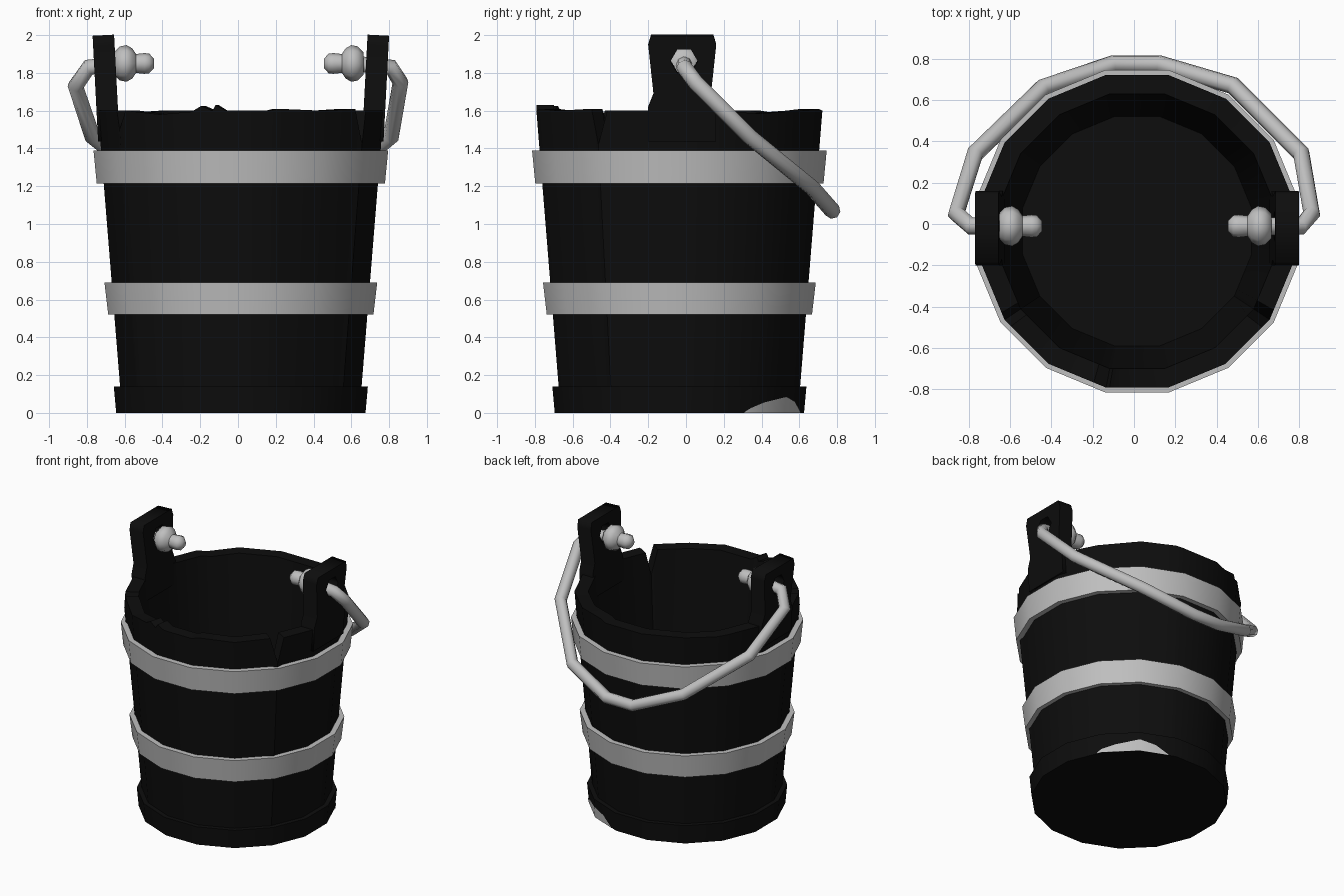
import bpy, bmesh
from math import radians, degrees, cos, sin
from mathutils import Matrix, Vector

cube = bpy.data.objects.get("Cube")
if cube:
    bpy.data.objects.remove(cube)

SIDES = 16
STEP = 360 / SIDES
CENTRE = Vector((0.015, -0.035, 0))
CORNERS = [(i + 0.5) * STEP - 180 for i in range(SIDES)]


def material(name, value):
    m = bpy.data.materials.new(name)
    m.use_nodes = True
    colour = (value, value, value, 1)
    m.diffuse_color = colour
    bsdf = m.node_tree.nodes["Principled BSDF"]
    bsdf.inputs["Base Color"].default_value = colour
    bsdf.inputs["Roughness"].default_value = 0.8
    return m


WOOD = material("dark wood", 0.004)
METAL = material("pale grey metal", 0.52)


def finish(obj, mat, angle=35):
    obj.data.materials.clear()
    obj.data.materials.append(mat)
    bpy.ops.object.select_all(action='DESELECT')
    obj.select_set(True)
    bpy.context.view_layer.objects.active = obj
    if obj.type == 'CURVE':
        bpy.ops.object.convert(target='MESH')
        obj = bpy.context.object
    if angle:
        bpy.ops.object.shade_smooth_by_angle(angle=radians(angle))
    return obj


def link(name, data):
    obj = bpy.data.objects.new(name, data)
    bpy.context.collection.objects.link(obj)
    return obj


def polygon_point(angle, apothem, z):
    """Point on the flat-sided outline of the bucket."""
    off = (angle + STEP / 2) % STEP - STEP / 2
    r = apothem / cos(radians(off))
    a = radians(angle)
    return CENTRE + Vector((r * cos(a), r * sin(a), z))


def from_rings(name, rings, mat, closed=False, angle=35):
    """Skin a list of equal rings, closed into a loop or capped at both ends."""
    bm = bmesh.new()
    loops = [[bm.verts.new(p) for p in ring] for ring in rings]
    pairs = list(zip(loops, loops[1:]))
    if closed:
        pairs.append((loops[-1], loops[0]))
    else:
        bm.faces.new(loops[0])
        bm.faces.new(loops[-1])
    n = len(loops[0])
    for a, b in pairs:
        for i in range(n):
            j = (i + 1) % n
            bm.faces.new((a[i], a[j], b[j], b[i]))
    bmesh.ops.recalc_face_normals(bm, faces=bm.faces)
    me = bpy.data.meshes.new(name)
    bm.to_mesh(me)
    bm.free()
    return finish(link(name, me), mat, angle)


# Stave wall with a chipped rim and two split seams
rim = {a: 1.6 for a in CORNERS}
rim.update({-30: 1.6, -33.75: 1.42, -37.5: 1.61,
            -143: 1.6, -146.25: 1.5, -149: 1.6,
            -123.75: 1.58, -110: 1.595, -106: 1.625, -100: 1.63, -96: 1.6,
            -75: 1.61, 33.75: 1.585, 75: 1.61, 140: 1.59})
angles = sorted(rim)
from_rings("stave_wall", [
    [polygon_point(a, 0.628, 0) for a in angles],
    [polygon_point(a, 0.757, rim[a]) for a in angles],
    [polygon_point(a, 0.665, rim[a]) for a in angles],
    [polygon_point(a, 0.555, 0.12) for a in angles]], WOOD)


# Hoops
def hoop(name, low, high, z0, z1, depth, mat):
    profile = [(low, z0), (high, z1), (high - depth, z1), (low - depth, z0)]
    from_rings(name, [[polygon_point(a, r, z) for a in CORNERS]
                      for r, z in profile], mat, closed=True)


hoop("base_hoop", 0.66, 0.6725, 0, 0.14, 0.05, WOOD)
hoop("lower_hoop", 0.702, 0.722, 0.52, 0.69, 0.05, METAL)
hoop("upper_hoop", 0.763, 0.78, 1.215, 1.39, 0.05, METAL)

# Worn pale patch on the base hoop
patch = {31: 0.005, 33.75: 0.025, 42: 0.055, 56.25: 0.085, 66: 0.06, 74: 0.003}
bm = bmesh.new()
cols = [[bm.verts.new(polygon_point(a, 0.664 + z * 0.09, z)) for z in (0, h)]
        for a, h in patch.items()]
for a, b in zip(cols, cols[1:]):
    bm.faces.new((a[0], b[0], b[1], a[1]))
mesh = bpy.data.meshes.new("base_patch")
bm.to_mesh(mesh)
bm.free()
finish(link("base_patch", mesh), METAL)

# Upright ears with a hole, and the knobs inside them
half = [(0.18, -0.16), (0.18, 0.02), (0.152, 0.09), (0.18, 0.35), (0.165, 0.4)]
outline = half + [(-y, z) for y, z in reversed(half)]
hole = [(0.01 + 0.072 * sin(radians(k * 60 + 30)),
         0.265 + 0.072 * cos(radians(k * 60 + 30))) for k in range(6)]
UPRIGHT = Matrix(((0, 0, 1, 0), (1, 0, 0, 0), (0, 1, 0, 0), (0, 0, 0, 1)))
knob = [(0.66, 0.06), (0.63, 0.09), (0.595, 0.097), (0.565, 0.08), (0.545, 0.05),
        (0.50, 0.055), (0.475, 0.052), (0.45, 0.025)]

for side, label in ((1, "left"), (-1, "right")):
    cu = bpy.data.curves.new(label + "_ear", 'CURVE')
    cu.dimensions = '2D'
    cu.fill_mode = 'BOTH'
    cu.extrude = 0.057
    for pts in (outline, hole):
        sp = cu.splines.new('POLY')
        sp.points.add(len(pts) - 1)
        for p, (u, v) in zip(sp.points, pts):
            p.co = (u, v, 0, 1)
        sp.use_cyclic_u = True
    ear = link(label + "_ear", cu)
    ear.matrix_world = (Matrix.Translation((0.015 + side * 0.707, -0.02, 1.6))
                        @ Matrix.Rotation(side * radians(3), 4, 'Y') @ UPRIGHT)
    finish(ear, WOOD, 0)

    rings = [[Vector((0.005 + side * x, -0.01 + r * sin(radians(k * 45)),
                      1.85 + r * cos(radians(k * 45)))) for k in range(8)]
             for x, r in knob]
    from_rings(label + "_knob", rings, METAL, angle=60)

# Bail handle hanging over the back
path = [(-0.6, -0.01, 1.85), (-0.79, -0.01, 1.83), (-0.86, 0.05, 1.73),
        (-0.77, 0.34, 1.46), (-0.44, 0.66, 1.2), (-0.1, 0.775, 1.07),
        (0.12, 0.775, 1.07), (0.48, 0.67, 1.19), (0.81, 0.34, 1.46),
        (0.86, 0.05, 1.75), (0.81, -0.01, 1.83), (0.6, -0.01, 1.85)]
cu = bpy.data.curves.new("handle", 'CURVE')
cu.dimensions = '3D'
cu.bevel_depth = 0.043
cu.bevel_resolution = 2
cu.use_fill_caps = True
sp = cu.splines.new('POLY')
sp.points.add(len(path) - 1)
for p, co in zip(sp.points, path):
    p.co = (*co, 1)
finish(link("handle", cu), METAL, 50)
